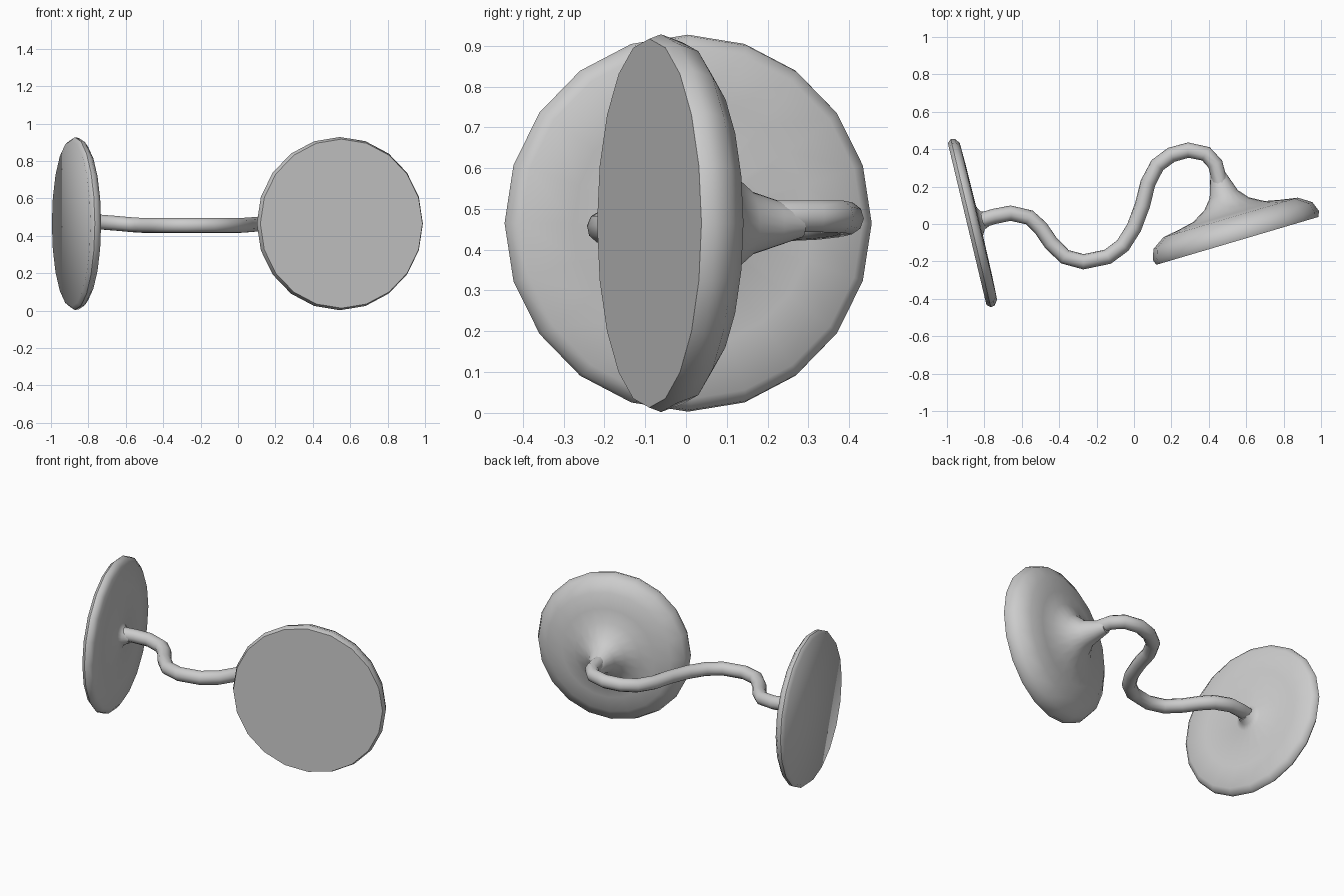
import bpy, math
from mathutils import Vector, Matrix

if "Cube" in bpy.data.objects:
    bpy.data.objects.remove(bpy.data.objects["Cube"])


def smooth(ob):
    bpy.ops.object.select_all(action='DESELECT')
    ob.select_set(True)
    bpy.context.view_layer.objects.active = ob
    bpy.ops.object.shade_smooth_by_angle(angle=math.radians(50))


def lathe(name, profile, origin, axis, sides=20):
    """Turn a (radius, height) profile around an axis; closed flat face at the start."""
    verts, faces = [], []
    for r, h in profile:
        for i in range(sides):
            a = 2 * math.pi * (i + 0.5) / sides + math.pi / sides
            verts.append((r * math.cos(a), r * math.sin(a), h))
    for k in range(len(profile) - 1):
        for i in range(sides):
            j = (i + 1) % sides
            faces.append((k * sides + i, k * sides + j,
                          (k + 1) * sides + j, (k + 1) * sides + i))
    faces.append(tuple(reversed(range(sides))))
    last = (len(profile) - 1) * sides
    faces.append(tuple(range(last, last + sides)))
    me = bpy.data.meshes.new(name)
    me.from_pydata(verts, [], faces)
    rot = Vector(axis).to_track_quat('Z', 'Y').to_matrix().to_4x4()
    me.transform(Matrix.Translation(origin) @ rot)
    ob = bpy.data.objects.new(name, me)
    bpy.context.collection.objects.link(ob)
    smooth(ob)
    return ob


# Thin disc on the left, flat outside, slight fillet around the pipe
lathe("left_disc",
      [(0.445, 0), (0.462, 0.02), (0.458, 0.042), (0.43, 0.062), (0.3, 0.066),
       (0.08, 0.068), (0.05, 0.085), (0.035, 0.12)],
      (-0.892, 0.0, 0.465), (0.973, 0.232, 0))

# Thick disc on the right, flared into the pipe
lathe("right_disc",
      [(0.452, 0), (0.463, 0.03), (0.443, 0.085), (0.375, 0.13), (0.28, 0.146),
       (0.2, 0.163), (0.125, 0.205), (0.078, 0.26), (0.055, 0.33), (0.035, 0.39)],
      (0.553, -0.09, 0.465), (-0.283, 0.959, 0))

# S-shaped pipe joining the discs
path = [(0.46, 0.22), (0.435, 0.32), (0.385, 0.375), (0.29, 0.395), (0.2, 0.37),
        (0.125, 0.315), (0.075, 0.22), (0.045, 0.1), (0.0, -0.02), (-0.06, -0.115),
        (-0.14, -0.175), (-0.27, -0.202), (-0.37, -0.175), (-0.445, -0.1),
        (-0.5, -0.02), (-0.56, 0.035), (-0.66, 0.058), (-0.75, 0.04), (-0.85, 0.01)]
cu = bpy.data.curves.new("connecting_pipe", 'CURVE')
cu.dimensions = '3D'
cu.bevel_depth = 0.041
cu.bevel_resolution = 3
sp = cu.splines.new('POLY')
sp.points.add(len(path) - 1)
for p, (x, y) in zip(sp.points, path):
    z = 0.462 + 0.02 * math.cos((x + 0.25) * 4.5 + math.pi)
    p.co = (x, y, max(z, 0.455), 1)
sp.use_smooth = True
pipe = bpy.data.objects.new("connecting_pipe", cu)
bpy.context.collection.objects.link(pipe)
bpy.ops.object.select_all(action='DESELECT')
pipe.select_set(True)
bpy.context.view_layer.objects.active = pipe
bpy.ops.object.convert(target='MESH')
smooth(bpy.context.view_layer.objects.active)
